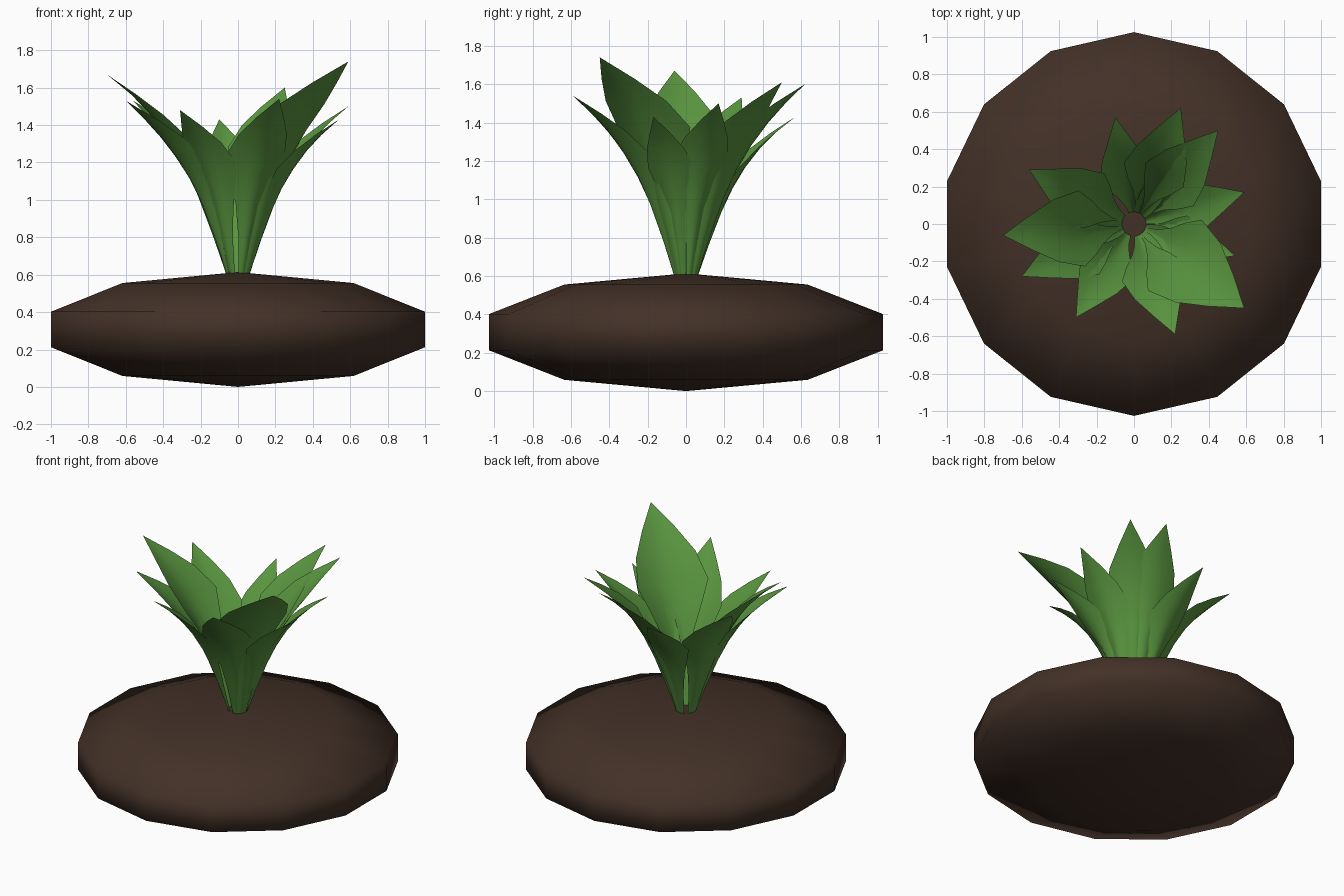
import bpy, bmesh, math

cube = bpy.data.objects.get("Cube")
if cube:
    bpy.data.objects.remove(cube)


def make_material(name, color):
    mat = bpy.data.materials.new(name)
    mat.use_nodes = True
    mat.diffuse_color = color
    mat.node_tree.nodes["Principled BSDF"].inputs["Base Color"].default_value = color
    return mat


def add_object(name, bm, mat):
    for face in bm.faces:
        face.smooth = True
    mesh = bpy.data.meshes.new(name)
    bm.to_mesh(mesh)
    bm.free()
    mesh.materials.append(mat)
    obj = bpy.data.objects.new(name, mesh)
    bpy.context.collection.objects.link(obj)
    return obj


soil_brown = make_material("soil_brown", (0.055, 0.03, 0.02, 1))
leaf_green = make_material("leaf_green", (0.1, 0.3, 0.05, 1))

# Flattened mound of soil
bm = bmesh.new()
bmesh.ops.create_uvsphere(bm, u_segments=14, v_segments=5, radius=1)
equator = max(v.co.x for v in bm.verts)
for v in bm.verts:
    v.co.x /= equator
    v.co.y /= equator
    v.co.z = 0.307 * (v.co.z + 1)
add_object("soil_mound", bm, soil_brown)

# Each row along a blade: height fraction, share of the greatest half-angle
ROWS = [(0, 0.5), (0.2, 0.56), (0.4, 0.72), (0.55, 0.9), (0.68, 0.95), (0.8, 0.58), (0.9, 0.25)]
BASE_R, BASE_Z, COLUMNS = 0.062, 0.6, 6


def add_leaf(name, tip_x, tip_y, tip_z, spread):
    """Blade that curls around the centre, folded at the root and flaring to a point."""
    tip_r, heading = math.hypot(tip_x, tip_y), math.atan2(tip_y, tip_x)
    bm = bmesh.new()
    rows = []
    for s, share in ROWS:
        flare = 0.58 * s + 0.42 * s ** 4
        radius = BASE_R + (tip_r - BASE_R) * flare
        z = BASE_Z + (tip_z - BASE_Z) * s
        row = []
        for i in range(COLUMNS + 1):
            u = 2 * i / COLUMNS - 1
            angle = heading + u * share * math.radians(spread)
            r = radius * (1 - 0.22 * (1 - s) * abs(u) * min(1, 3 * s))
            row.append(bm.verts.new((r * math.cos(angle), r * math.sin(angle), z)))
        rows.append(row)
    for low, high in zip(rows, rows[1:]):
        for i in range(COLUMNS):
            bm.faces.new((low[i], low[i + 1], high[i + 1], high[i]))
    tip = bm.verts.new((tip_x, tip_y, tip_z))
    for a, b in zip(rows[-1], rows[-1][1:]):
        bm.faces.new((a, b, tip))
    add_object(name, bm, leaf_green)


# Tip position and greatest half-angle of every leaf, in order around the plant
LEAVES = [
    (0.59, 0.17, 1.5, 30), (0.45, 0.5, 1.61, 33), (0.25, 0.62, 1.6, 33),
    (-0.1, 0.57, 1.43, 30), (-0.56, 0.29, 1.53, 34), (-0.7, -0.06, 1.67, 38),
    (-0.6, -0.28, 1.53, 32), (-0.31, -0.5, 1.48, 32), (0.22, -0.59, 1.54, 34),
    (0.59, -0.45, 1.74, 43), (0.54, -0.17, 1.43, 28),
]
for n, leaf in enumerate(LEAVES, 1):
    add_leaf(f"leaf_{n}", *leaf)
